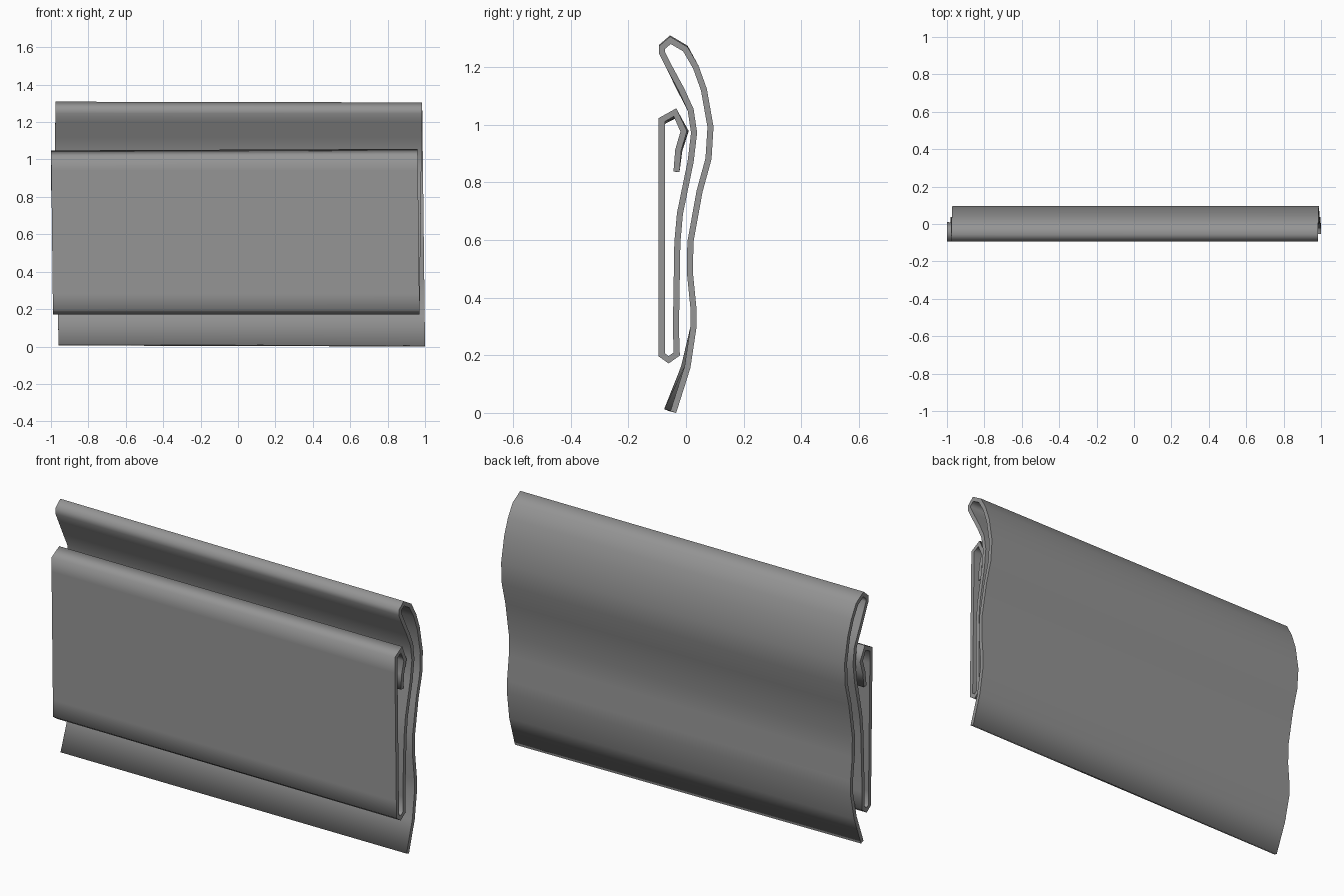
import bpy, bmesh, math
from mathutils import Vector

if "Cube" in bpy.data.objects:
    bpy.data.objects.remove(bpy.data.objects["Cube"])

# Strip centreline as seen from the right end: (y, z), back tail -> front hook
PATH = [
    (-.048, .012), (.001, .167), (.022, .307), (.022, .37), (.010, .49), (.011, .60),
    (.043, .777), (.074, .89), (.081, 1.0), (.058, 1.13), (.030, 1.208),
    (-.006, 1.27), (-.058, 1.301), (-.087, 1.276), (-.087, 1.257),
    (-.066, 1.215), (-.02, 1.13), (.012, 1.06), (.024, .98), (.012, .88),
    (-.025, .70), (-.034, .60), (-.039, .30), (-.036, .213), (-.064, .193),
    (-.088, .21), (-.088, .29), (-.088, .95), (-.088, 1.025), (-.042, 1.051),
    (-.012, .985), (-.031, .92), (-.037, .845),
]
# How far the left end drifts from the right end at some points: index -> (dy, dz)
DRIFT = {0: (-.022, .006), 1: (-.012, 0), 11: (0, .004), 12: (0, .004), 13: (0, .004),
         16: (-.004, 0), 28: (0, -.008), 29: (.004, -.008), 30: (.006, 0), 31: (.004, 0)}
HALF_THICK = .0105
HALF_LENGTH = .98
SHIFT_Y = .004


def outline(points):
    """Offset an open polyline to both sides with mitred corners."""
    pts = [Vector(p) for p in points]
    sides = ([], [])
    for i, p in enumerate(pts):
        dirs = []
        if i > 0:
            dirs.append((p - pts[i - 1]).normalized())
        if i < len(pts) - 1:
            dirs.append((pts[i + 1] - p).normalized())
        t = sum(dirs, Vector((0, 0))).normalized()
        n = Vector((-t.y, t.x))
        w = HALF_THICK / max(abs(t.dot(dirs[0])), .7)
        sides[0].append(p + n * w)
        sides[1].append(p - n * w)
    return sides


right = PATH
left = [(y + DRIFT.get(i, (0, 0))[0], z + DRIFT.get(i, (0, 0))[1])
        for i, (y, z) in enumerate(PATH)]

# Arc length drives the slight sideways skew of the folded strip
arc = [0]
for a, b in zip(PATH, PATH[1:]):
    arc.append(arc[-1] + math.dist(a, b))
skew = [.02 - .04 * min(1, s / 3.45) for s in arc]

bm = bmesh.new()
rings = []
for sign, pts in ((-1, left), (1, right)):
    for side in outline(pts):
        rings.append([bm.verts.new((sign * HALF_LENGTH + skew[i], p.x + SHIFT_Y, p.y))
                      for i, p in enumerate(side)])
la, lb, ra, rb = rings

# Broad faces and cut ends of the strip
cut_faces = []
for i in range(len(PATH) - 1):
    for a, b in ((la, ra), (ra, rb), (rb, lb), (lb, la)):
        f = bm.faces.new((a[i], b[i], b[i + 1], a[i + 1]))
        if (a, b) in ((ra, rb), (lb, la)):
            cut_faces.append(f)
for i in (0, -1):
    bm.faces.new((la[i], lb[i], rb[i], ra[i]))
bmesh.ops.recalc_face_normals(bm, faces=bm.faces)

# Smooth round every fold, crisp only around the two cut ends
for f in bm.faces:
    f.smooth = True
for f in cut_faces:
    f.smooth = False
    for e in f.edges:
        if any(g not in cut_faces for g in e.link_faces):
            e.smooth = False

# Rest on the ground
low = min(v.co.z for v in bm.verts)
bmesh.ops.translate(bm, verts=bm.verts, vec=(0, 0, -low))

mesh = bpy.data.meshes.new("folded_clip_strip")
bm.to_mesh(mesh)
bm.free()
clip = bpy.data.objects.new("folded_clip_strip", mesh)
bpy.context.collection.objects.link(clip)

# Dark grey metal
metal = bpy.data.materials.new("dark_metal")
metal.diffuse_color = (.3, .3, .3, 1)
metal.use_nodes = True
metal.node_tree.nodes["Principled BSDF"].inputs["Base Color"].default_value = metal.diffuse_color
mesh.materials.append(metal)
